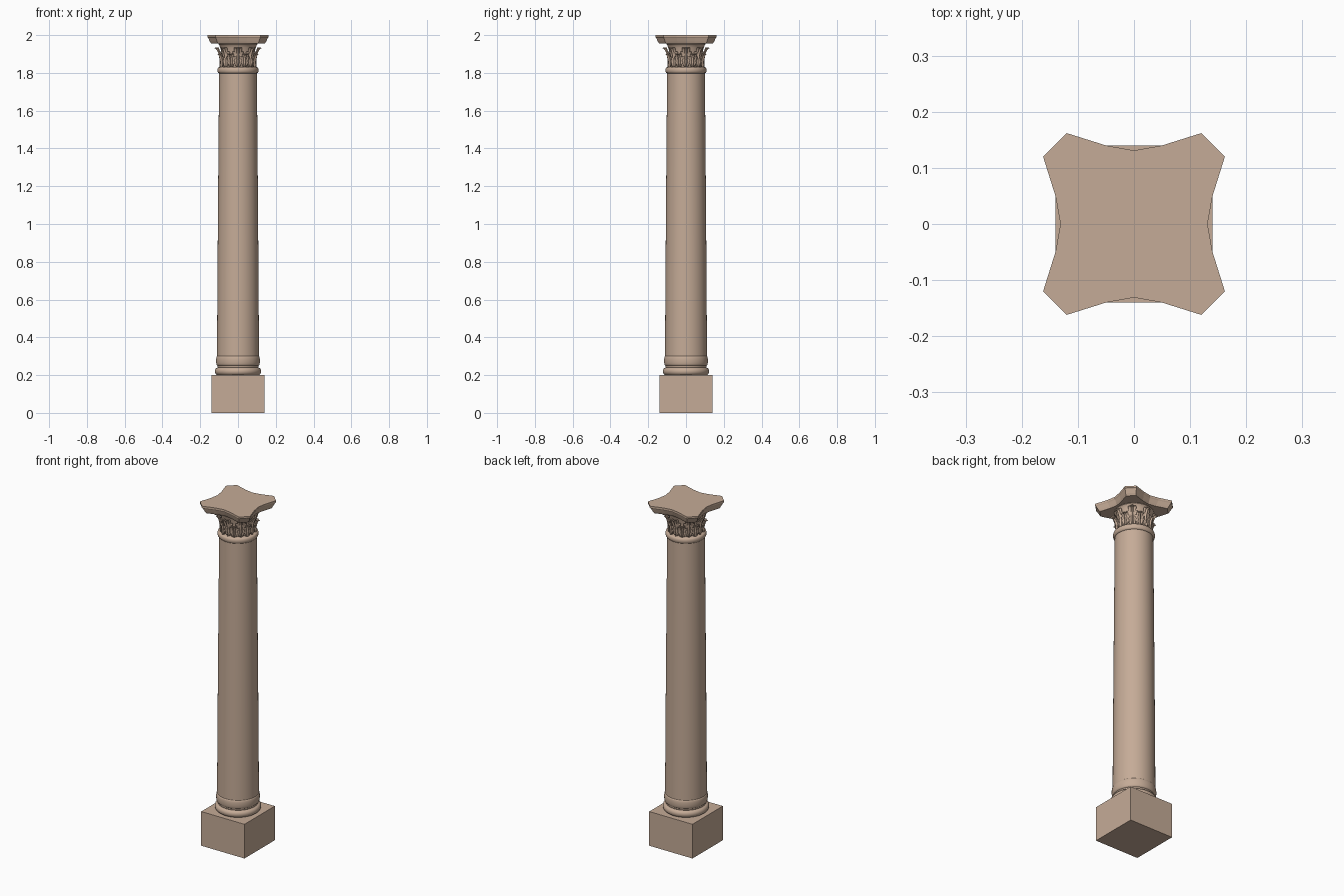
import bpy, bmesh, math

if "Cube" in bpy.data.objects:
    bpy.data.objects.remove(bpy.data.objects["Cube"])

stone = bpy.data.materials.new("stone")
stone.diffuse_color = (0.56, 0.41, 0.31, 1)
stone.use_nodes = True
stone.node_tree.nodes["Principled BSDF"].inputs["Base Color"].default_value = stone.diffuse_color


def finish(name, bm, smooth=True):
    bmesh.ops.recalc_face_normals(bm, faces=bm.faces[:])
    me = bpy.data.meshes.new(name)
    bm.to_mesh(me)
    bm.free()
    ob = bpy.data.objects.new(name, me)
    bpy.context.collection.objects.link(ob)
    me.materials.append(stone)
    bpy.ops.object.select_all(action='DESELECT')
    ob.select_set(True)
    bpy.context.view_layer.objects.active = ob
    if smooth:
        bpy.ops.object.shade_smooth_by_angle(angle=math.radians(40))
    return ob


def skin(name, rings, smooth=True):
    """Bridge closed rings of points and cap both ends."""
    bm = bmesh.new()
    vs = [[bm.verts.new(p) for p in ring] for ring in rings]
    n = len(vs[0])
    for a, b in zip(vs, vs[1:]):
        for i in range(n):
            j = (i + 1) % n
            bm.faces.new((a[i], a[j], b[j], b[i]))
    bm.faces.new(vs[0][::-1])
    bm.faces.new(vs[-1])
    return finish(name, bm, smooth)


def lathe(name, profile, n=48):
    return skin(name, [[(r * math.cos(math.tau * i / n), r * math.sin(math.tau * i / n), z)
                        for i in range(n)] for r, z in profile])


def roll(r, z0, z1, bulge, n=8):
    """Half-round moulding profile from z0 to z1."""
    return [(r + bulge * math.sin(math.pi * i / n),
             (z0 + z1) / 2 - (z1 - z0) / 2 * math.cos(math.pi * i / n)) for i in range(n + 1)]


# Square plinth
h = 0.14
skin("plinth", [[(-h, -h, z), (h, -h, z), (h, h, z), (-h, h, z)] for z in (0, 0.2)], False)

# Base mouldings
lathe("base_moulding", roll(0.106, 0.2, 0.24, 0.017) + [(0.108, 0.244), (0.108, 0.25)]
      + roll(0.111, 0.252, 0.3, 0.005))

# Tapered shaft with slight swelling
lathe("shaft", [(0.111 - 0.011 * t ** 1.2, 0.29 + 1.51 * t) for t in [i / 10 for i in range(11)]])

# Neck ring
lathe("neck_ring", [(0.1, 1.79)] + roll(0.1, 1.798, 1.83, 0.009) + [(0.085, 1.832)])


# Capital bell with flared lip
def bell(t):
    return 0.083 + 0.017 * t ** 3


lathe("capital_bell", [(bell(i / 8), 1.825 + 0.125 * i / 8) for i in range(9)]
      + [(0.103, 1.952), (0.101, 1.96)])


# Acanthus leaves: lobed strips curling outwards at the tip
def leaves(name, height, width, lift, phase):
    bm = bmesh.new()
    rows = [(0, .55), (.1, .6), (.2, .85), (.28, .95), (.33, .62), (.43, .85), (.53, 1.1),
            (.6, 1.12), (.65, .66), (.76, .78), (.85, .72), (.89, .45), (.96, .32), (1, .08)]
    cols = [-1, -.65, -.3, -.1, 0, .1, .3, .65, 1]
    for k in range(8):
        a0 = math.tau * (k + phase) / 8
        grid = []
        for t, w in rows:
            line = []
            for s in cols:
                rib = 0.004 * (abs(s) < .05) - 0.003 * (abs(abs(s) - .3) < .05)
                r = bell(t * height / 0.125) + lift + 0.016 * t ** 3 + rib
                z = 1.83 + height * (t + 0.1 * abs(s) * w - 0.1 * max(0, t - .85) / .15)
                a = a0 + s * w * width / r
                line.append(bm.verts.new((r * math.cos(a), r * math.sin(a), z)))
            grid.append(line)
        for p, q in zip(grid, grid[1:]):
            for i in range(len(cols) - 1):
                bm.faces.new((p[i], p[i + 1], q[i + 1], q[i]))
    ob = finish(name, bm)
    mod = ob.modifiers.new("thickness", 'SOLIDIFY')
    mod.thickness = 0.005
    mod.offset = -1


leaves("tall_leaves", 0.115, 0.026, 0.005, 0)
leaves("short_leaves", 0.078, 0.022, 0.008, 0.5)

# Abacus with concave sides and clipped corners
side = [(-0.12, -0.162), (-0.05, -0.14), (0, -0.131), (0.05, -0.14), (0.12, -0.162)]
outline = []
for k in range(4):
    c, s = round(math.cos(k * math.pi / 2)), round(math.sin(k * math.pi / 2))
    outline += [(x * c - y * s, x * s + y * c) for x, y in side]
skin("abacus", [[(x * f, y * f, z) for x, y in outline]
                for f, z in ((0.88, 1.955), (0.92, 1.966), (0.975, 1.985), (1, 1.99), (1, 2.0))], False)
